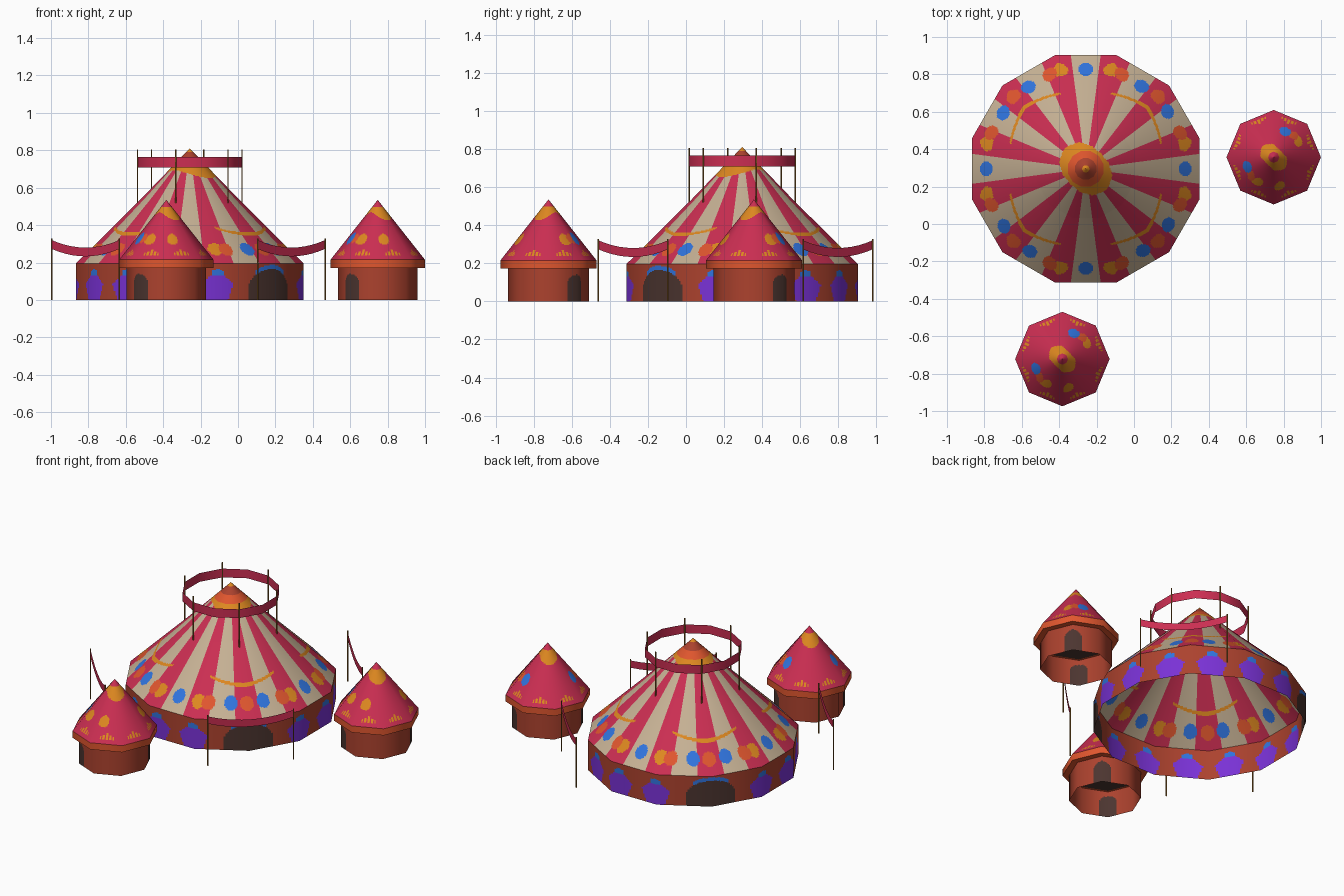
import bpy, bmesh
from math import cos, sin, radians, ceil, hypot
from mathutils import Vector

cube = bpy.data.objects.get("Cube")
if cube:
    bpy.data.objects.remove(cube)


def material(name, rgb):
    lin = [((c / 255 + 0.055) / 1.055) ** 2.4 for c in rgb] + [1]
    m = bpy.data.materials.new(name)
    m.use_nodes = True
    m.diffuse_color = lin
    bsdf = next(n for n in m.node_tree.nodes if n.type == 'BSDF_PRINCIPLED')
    bsdf.inputs["Base Color"].default_value = lin
    bsdf.inputs["Roughness"].default_value = 0.9
    return m


CRIMSON = material("crimson", (203, 46, 82))
BEIGE = material("beige", (198, 177, 148))
GOLD = material("gold", (222, 136, 32))
ORANGE = material("orange", (224, 86, 46))
BLUE = material("blue", (48, 116, 222))
PURPLE = material("purple", (122, 50, 214))
RUST = material("rust", (172, 66, 46))
DARK = material("dark_doorway", (76, 53, 48))
WOOD = material("wood", (152, 104, 40))


def finish(name, bm, mats):
    for f in bm.faces:
        f.smooth = True
    mesh = bpy.data.meshes.new(name)
    bm.to_mesh(mesh)
    bm.free()
    for m in mats:
        mesh.materials.append(m)
    ob = bpy.data.objects.new(name, mesh)
    bpy.context.collection.objects.link(ob)
    return ob


def spun(name, centre, sides, first, profile, rule, per_side=1, row=1.0):
    """Many-sided surface of revolution with rounded shading.
    rule(angle, radius, height) gives the material of each face."""
    step = 360 / sides
    n = sides * per_side
    points = [profile[0]]
    for (r0, z0), (r1, z1) in zip(profile, profile[1:]):
        k = ceil(hypot(r1 - r0, z1 - z0) / row)
        points += [(r0 + (r1 - r0) * i / k, z0 + (z1 - z0) * i / k) for i in range(1, k + 1)]

    def at(i, r, z):
        off = (i % per_side) * step / per_side - step / 2
        r *= cos(radians(step / 2)) / cos(radians(off))
        a = radians(first + i * step / per_side)
        return centre[0] + r * cos(a), centre[1] + r * sin(a), z

    bm = bmesh.new()
    mats = []
    rings = [[bm.verts.new(at(i, r, z)) for i in range(n)] for r, z in points]
    for k, (lo, hi) in enumerate(zip(rings, rings[1:])):
        r, z = [(p + q) / 2 for p, q in zip(points[k], points[k + 1])]
        for i in range(n):
            j = (i + 1) % n
            f = bm.faces.new((lo[i], lo[j], hi[j], hi[i]))
            m = rule(first + (i + 0.5) * step / per_side, r, z)
            if m not in mats:
                mats.append(m)
            f.material_index = mats.index(m)
    bmesh.ops.remove_doubles(bm, verts=bm.verts, dist=1e-5)
    ob = finish(name, bm, mats)

    # round the shading across the facets
    normals = []
    for v in ob.data.vertices:
        for (r0, z0), (r1, z1) in zip(profile, profile[1:]):
            if v.co.z <= z1 + 1e-5:
                break
        out = Vector((v.co.x - centre[0], v.co.y - centre[1], 0)).normalized()
        normals.append((out * (z1 - z0) + Vector((0, 0, r0 - r1))).normalized())
    ob.data.normals_split_custom_set_from_vertices(normals)
    return ob


def turn(a, b):
    return (a - b + 180) % 360 - 180


def in_dot(a, z, spots, zc, w, h):
    return any((turn(a, s) / w) ** 2 + ((z - zc) / h) ** 2 < 1 for s in spots)


def in_arch(a, z, spots, w, spring, top):
    return any(abs(turn(a, s)) < w and (z < spring or (turn(a, s) / w) ** 2
               + ((z - spring) / (top - spring)) ** 2 < 1) for s in spots)


def pole(name, x, y, z0, z1):
    bm = bmesh.new()
    bmesh.ops.create_cone(bm, cap_ends=False, segments=6, radius1=0.004, radius2=0.004, depth=z1 - z0)
    bmesh.ops.translate(bm, verts=bm.verts, vec=(x, y, (z0 + z1) / 2))
    finish(name, bm, [WOOD])


# Main tent wall: two doorways, with six crested panels on each side between them
CENTRE = (-0.258, 0.295)
DOORS = (-45, 135)
PANELS = [d + 31.25 + 23.5 * i for d in DOORS for i in range(6)]


def wall_rule(a, r, z):
    if in_arch(a, z, DOORS, 14, 0.06, 0.165):
        return DARK
    if in_dot(a, z, DOORS, 0.135, 10.5, 0.052):
        return BLUE
    for p in PANELS:
        d = abs(turn(a, p))
        if d < 3 and 0.13 < z < 0.167 - 0.004 * d:
            return BLUE
        if d < (5.5 + z * 35 if z < 0.085 else 8.5 - (z - 0.085) * 110) and z < 0.137:
            return PURPLE
    return RUST


spun("main_wall", CENTRE, 12, 15, [(0.63, 0), (0.63, 0.195)], wall_rule, 30, 0.006)


# Main roof: stripes, painted dots and swags, and a ringed cap
def roof_rule(a, r, z):
    q = a % 90
    if r < 0.02:
        return GOLD
    if r < 0.06:
        return RUST
    if r < 0.1:
        return ORANGE
    if r < 0.137 + 0.02 * cos(radians(2 * (a - 135))):
        return GOLD
    if in_dot(q, z, (0, 90, 35, 56), 0.272, 4.3, 0.033):
        return BLUE
    if in_dot(q, z, (21, 45, 69), 0.27, 4.3, 0.033):
        return ORANGE
    if in_dot(q, z, (14.5, 75.5), 0.272, 4.3, 0.033):
        return GOLD
    t = (q - 45) / 27
    if abs(t) < 1 and abs(z - 0.352 - 0.035 * t * t) < 0.009 - 0.004 * abs(t):
        return GOLD
    return CRIMSON if int((a + 7.5) // 15) % 2 else BEIGE


spun("main_roof", CENTRE, 12, 15, [(0.63, 0.195), (0.275, 0.535), (0, 0.81)], roof_rule, 36, 0.007)

# Crown band on six poles
spun("crown_band", CENTRE, 12, 15, [(0.289, 0.708), (0.289, 0.765)], lambda a, r, z: CRIMSON)
for i in range(6):
    t = radians(15 + 60 * i)
    pole("crown_pole", CENTRE[0] + 0.289 * cos(t), CENTRE[1] + 0.289 * sin(t), 0.5, 0.805)

# Sagging banners, each between two poles, at three of the diagonals
for sx, sy in ((1, -1), (1, 1), (-1, -1)):
    ends = [Vector((-0.265 + sx * 0.37, 0.26 + sy * 0.72, 0)),
            Vector((-0.265 + sx * 0.731, 0.26 + sy * 0.355, 0))]
    for e in ends:
        pole("banner_pole", e.x, e.y, 0, 0.328)
    bm = bmesh.new()
    pairs = []
    for i in range(11):
        t = i / 10
        p = ends[0].lerp(ends[1], t)
        z = 0.32 - 0.16 * t * (1 - t)
        pairs.append([bm.verts.new((p.x, p.y, z - h)) for h in (0.047, 0)])
    for (a, b), (c, d) in zip(pairs, pairs[1:]):
        bm.faces.new((a, c, d, b))
    finish("banner", bm, [CRIMSON])


# Two small tents: wall with two doorways, eave band, soffit and painted roof
def small_wall_rule(a, r, z):
    return DARK if in_arch(a, z, (45, 225), 15.5, 0.08, 0.14) else RUST


def small_roof_rule(a, r, z):
    if r < 0.032:
        return CRIMSON
    if r < 0.07 + 0.017 * cos(radians(2 * (a - 135))):
        return GOLD
    if in_dot(a, z, (66, 200), 0.33, 12, 0.032):
        return BLUE
    if in_dot(a, z, (48, 219), 0.33, 10, 0.026):
        return ORANGE
    if in_dot(a, z, (33, 237, 282), 0.325, 11, 0.029):
        return GOLD
    # broken fringe in the middle of each side
    d = abs(turn(a * 8, 180) / 8)
    if d < 11 and d % 4.5 < 2.3 and 0.234 < z < 0.268 - 0.0015 * d:
        return GOLD
    return CRIMSON


for label, centre in (("front", (-0.383, -0.722)), ("side", (0.747, 0.357))):
    spun(label + "_tent_wall", centre, 8, 0, [(0.213, 0), (0.213, 0.172)], small_wall_rule, 24, 0.006)
    spun(label + "_tent_soffit", centre, 8, 0, [(0.2525, 0.172), (0.2, 0.172), (0, 0.172)],
         lambda a, r, z: ORANGE if r > 0.2 else DARK)
    spun(label + "_tent_eave", centre, 8, 0, [(0.2525, 0.172), (0.2525, 0.215)], lambda a, r, z: ORANGE)
    spun(label + "_tent_roof", centre, 8, 0, [(0.2525, 0.215), (0, 0.535)], small_roof_rule, 24, 0.007)
